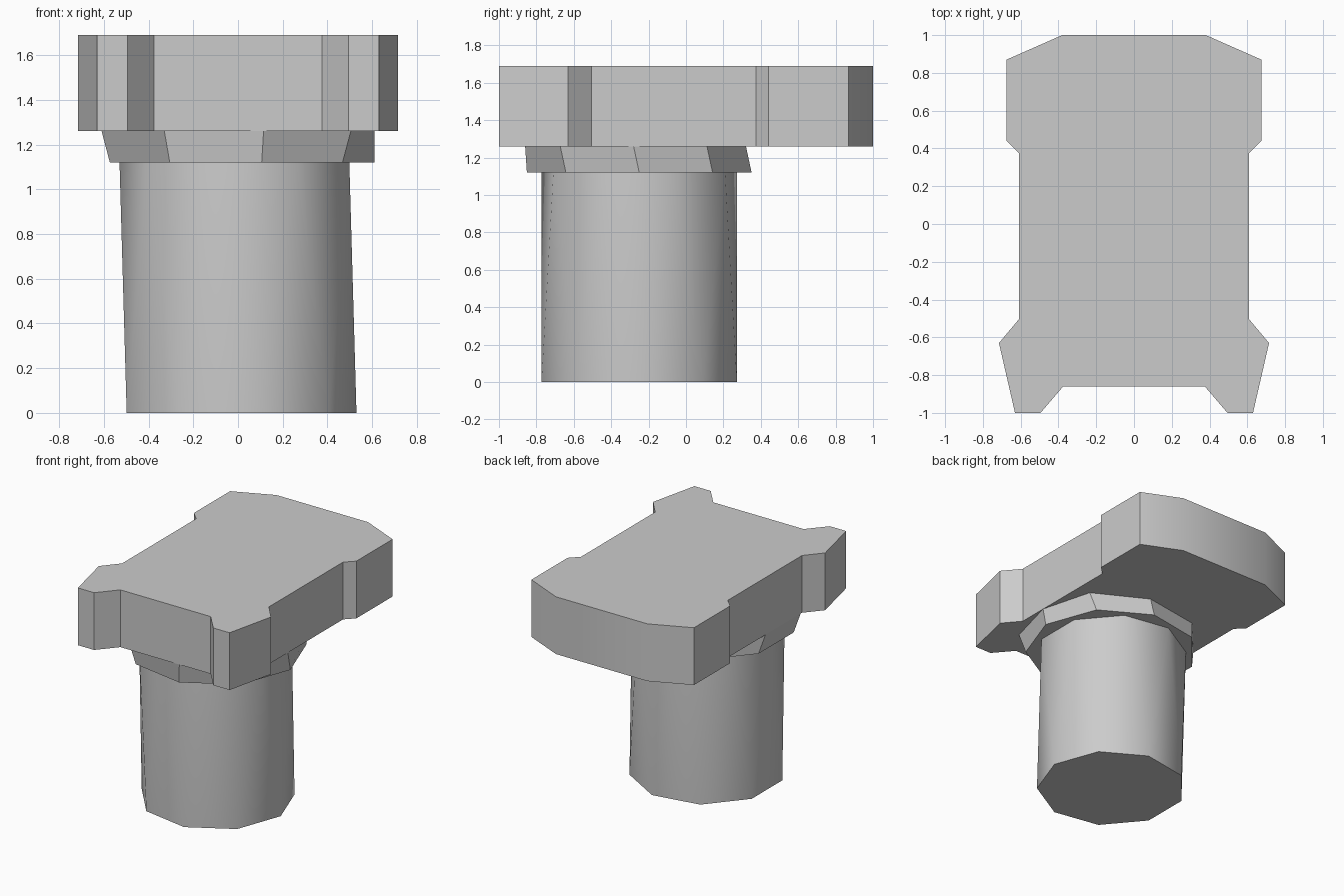
import bpy
import bmesh
from math import sin, cos, radians

cube = bpy.data.objects.get("Cube")
if cube:
    bpy.data.objects.remove(cube, do_unlink=True)

grey = bpy.data.materials.new("plain grey")
grey.use_nodes = True
colour = (0.6, 0.6, 0.6, 1)
grey.diffuse_color = colour
grey.node_tree.nodes["Principled BSDF"].inputs["Base Color"].default_value = colour

SIDES = 9
CENTRE_Y = -0.25
SLAB_BOTTOM, SLAB_TOP, COLLAR_BOTTOM = 1.26, 1.69, 1.12


def finish(name, bm):
    bmesh.ops.recalc_face_normals(bm, faces=bm.faces)
    mesh = bpy.data.meshes.new(name)
    bm.to_mesh(mesh)
    bm.free()
    mesh.materials.append(grey)
    for face in mesh.polygons:
        face.use_smooth = True
    mesh.set_sharp_from_angle(angle=radians(30))
    obj = bpy.data.objects.new(name, mesh)
    bpy.context.collection.objects.link(obj)
    return obj


def ring(radius, z, turn=0):
    step = 360 / SIDES
    angles = [radians(i * step + turn) for i in range(SIDES)]
    return [(radius * cos(a), CENTRE_Y + radius * sin(a), z) for a in angles]


def loft(name, lower, upper, twisted=False):
    """Join two rings and cap both ends; a twisted loft has triangular sides."""
    bm = bmesh.new()
    low = [bm.verts.new(p) for p in lower]
    high = [bm.verts.new(p) for p in upper]
    bm.faces.new(low)
    bm.faces.new(high)
    for i in range(len(low)):
        j = (i + 1) % len(low)
        if twisted:
            bm.faces.new((low[i], low[j], high[i]))
            bm.faces.new((high[i], low[j], high[j]))
        else:
            bm.faces.new((low[i], low[j], high[j], high[i]))
    return finish(name, bm)


# Twisted nine-sided column: the top ring is turned by half a side
loft("column", ring(0.53, 0), ring(0.53, COLLAR_BOTTOM, 20), twisted=True)

# Collar leaning forward, held within the sides and front of the slab
collar_top = [(max(-0.61, min(0.61, x * 1.08)), max(-0.86, y - 0.03), z)
              for x, y, z in ring(0.61, SLAB_BOTTOM)]
loft("collar", ring(0.61, COLLAR_BOTTOM), collar_top)

# Slab: half outline from back to front, mirrored across the middle
half = [(0.38, 1), (0.675, 0.87), (0.675, 0.44), (0.61, 0.375), (0.61, -0.505),
        (0.715, -0.63), (0.63, -1), (0.495, -1), (0.375, -0.86)]
outline = half + [(-x, y) for x, y in reversed(half)]
loft("slab", [(x, y, SLAB_BOTTOM) for x, y in outline],
     [(x, y, SLAB_TOP) for x, y in outline])
